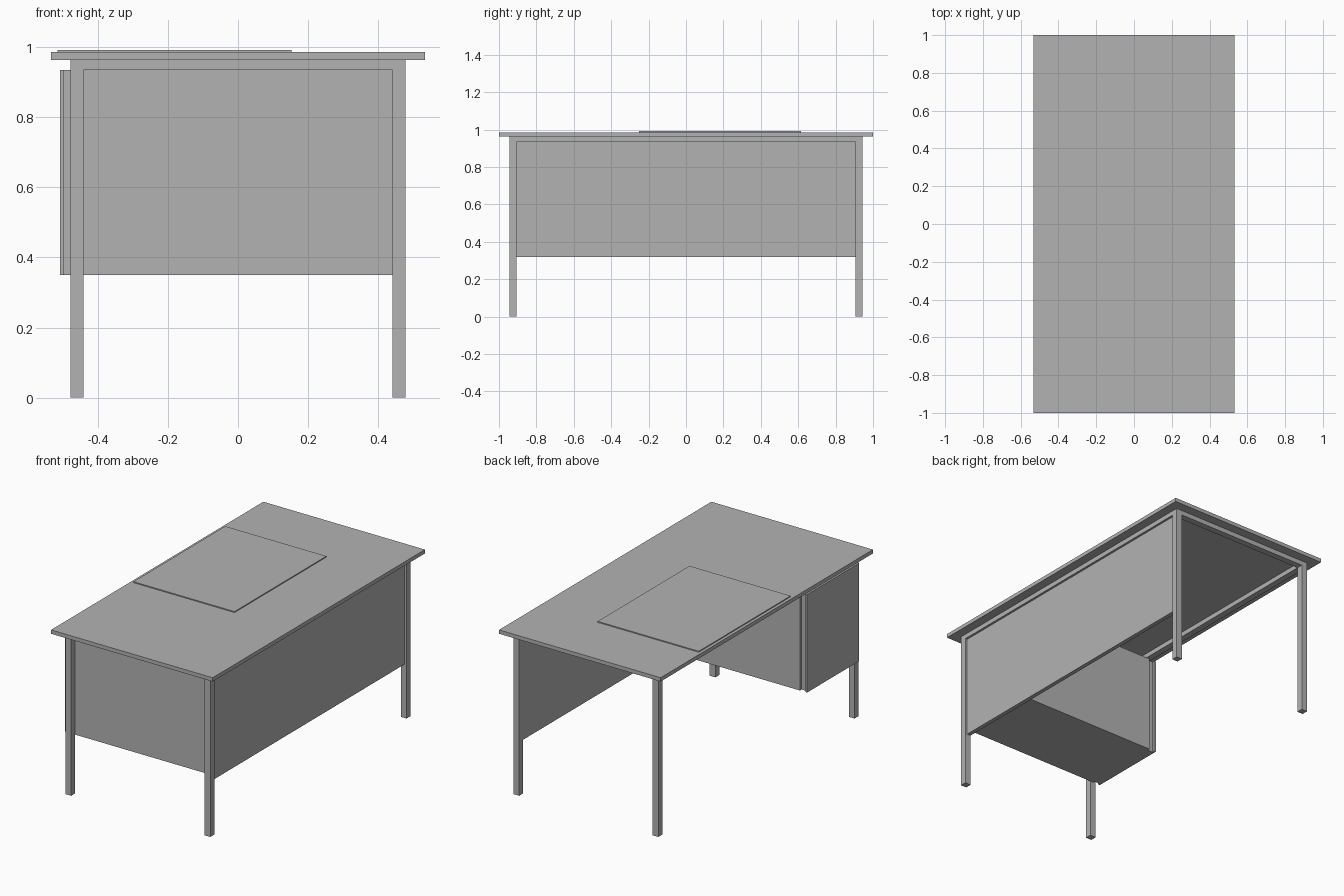
import bpy
import bmesh

cube = bpy.data.objects.get("Cube")
if cube:
    bpy.data.objects.remove(cube, do_unlink=True)

GREY = (0.45, 0.45, 0.45, 1)
grey = bpy.data.materials.new("plain grey")
grey.use_nodes = True
grey.diffuse_color = GREY
grey.node_tree.nodes["Principled BSDF"].inputs["Base Color"].default_value = GREY


def add_box(bm, x, y, z):
    """Add a box given its (low, high) range on each axis."""
    verts = bmesh.ops.create_cube(bm, size=1)["verts"]
    for v in verts:
        for axis, (low, high) in enumerate((x, y, z)):
            v.co[axis] = high if v.co[axis] > 0 else low


def make_part(name, *boxes):
    bm = bmesh.new()
    for box in boxes:
        add_box(bm, *box)
    mesh = bpy.data.meshes.new(name)
    bm.to_mesh(mesh)
    bm.free()
    mesh.materials.append(grey)
    obj = bpy.data.objects.new(name, mesh)
    bpy.context.collection.objects.link(obj)
    return obj


def mirrored(side, low, high):
    return (low, high) if side > 0 else (-high, -low)


# Main levels and the inner and outer faces of the frame
rail_z, under_z, top_z = 0.935, 0.963, 0.986
in_x, out_x = 0.44, 0.478
in_y, out_y = 0.905, 0.943

# Worktop and writing mat
make_part("worktop", ((-0.533, 0.533), (-1, 1), (under_z, top_z)))
make_part("writing_mat", ((-0.515, 0.152), (-0.25, 0.615), (top_z, 0.992)))

# Legs and rails of the square-tube frame
for sx, side in ((-1, "right"), (1, "left")):
    for sy, end in ((-1, "front"), (1, "back")):
        make_part(f"{end}_{side}_leg",
                  (mirrored(sx, in_x, out_x), mirrored(sy, in_y, out_y), (0, under_z)))
    make_part(f"{side}_rail",
              (mirrored(sx, in_x, out_x), (-in_y, in_y), (rail_z, under_z)))
for sy, end in ((-1, "front"), (1, "back")):
    make_part(f"{end}_rail",
              ((-in_x, in_x), mirrored(sy, in_y, out_y), (rail_z, under_z)))

# Modesty panel along the left side
make_part("modesty_panel", ((in_x, 0.465), (-in_y, in_y), (0.32, rail_z)))

# Cabinet with a recessed neck behind its door
cabinet_y, cabinet_z = (-in_y, -0.415), (0.35, rail_z)
make_part("cabinet_body", ((-0.461, in_x), cabinet_y, cabinet_z))
make_part("cabinet_neck", ((-0.496, -0.461), (-in_y + 0.012, -0.43), cabinet_z))
make_part("cabinet_door", ((-0.508, -0.496), cabinet_y, cabinet_z))
